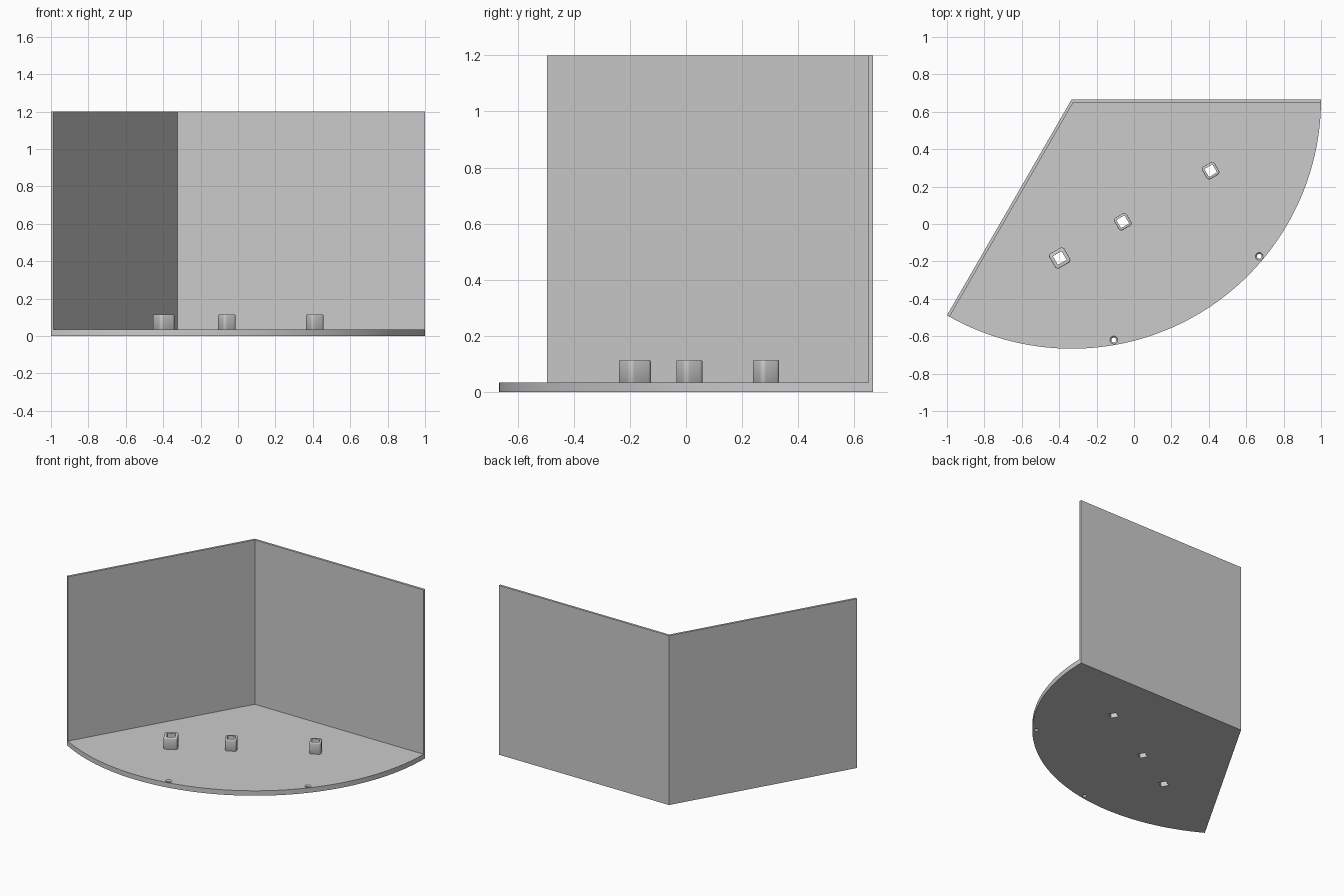
import bpy, bmesh
from math import sin, cos, radians
from mathutils import Matrix, Vector

cube = bpy.data.objects.get("Cube")
if cube:
    bpy.data.objects.remove(cube)

CORNER = Vector((-1 / 3, 2 / 3))   # where the two walls meet
RADIUS = 4 / 3
FLOOR, HEIGHT, WALL = 0.035, 1.2, 0.016
POST_TOP = 0.115

grey = bpy.data.materials.new("light_grey")
grey.use_nodes = True
GREY = (0.6, 0.6, 0.6, 1)
grey.diffuse_color = GREY
grey.node_tree.nodes["Principled BSDF"].inputs["Base Color"].default_value = GREY


def prism(name, outline, z0, z1):
    """Extrude a flat outline from z0 up to z1."""
    bm = bmesh.new()
    base = bm.faces.new([bm.verts.new((x, y, z0)) for x, y in outline])
    top = bmesh.ops.extrude_face_region(bm, geom=[base])["geom"]
    bmesh.ops.translate(bm, vec=(0, 0, z1 - z0),
                        verts=[v for v in top if isinstance(v, bmesh.types.BMVert)])
    bmesh.ops.recalc_face_normals(bm, faces=bm.faces)
    return finish(name, bm)


def finish(name, bm):
    mesh = bpy.data.meshes.new(name)
    bm.to_mesh(mesh)
    bm.free()
    mesh.materials.append(grey)
    obj = bpy.data.objects.new(name, mesh)
    bpy.context.collection.objects.link(obj)
    return obj


def sector(centre, radius, steps):
    arc = [radians(-120 * i / steps) for i in range(steps + 1)]
    return [centre] + [centre + radius * Vector((cos(a), sin(a))) for a in arc]


def square(centre, side, radius=0, steps=6):
    """Square turned to face the corner, with optional rounded corners."""
    points = []
    for k in range(4):
        diagonal = radians(45 + 90 * k)
        mid = Vector((cos(diagonal), sin(diagonal))) * (side / 2 - radius) * 2 ** 0.5
        for i in range(steps + 1 if radius else 1):
            a = radians(90 * k + 90 * i / steps)
            points.append(mid + radius * Vector((cos(a), sin(a))))
    turn = Matrix.Rotation(radians(30), 2)
    return [Vector(centre) + turn @ p for p in points]


def cone(name, x, y, z0, z1, r0, r1):
    bm = bmesh.new()
    bmesh.ops.create_cone(bm, cap_ends=True, segments=24, radius1=r0, radius2=r1,
                          depth=z1 - z0,
                          matrix=Matrix.Translation((x, y, (z0 + z1) / 2)))
    return finish(name, bm)


def apply_modifiers(obj):
    graph = bpy.context.evaluated_depsgraph_get()
    obj.data = bpy.data.meshes.new_from_object(obj.evaluated_get(graph))
    obj.modifiers.clear()


def cut(obj, cutter):
    mod = obj.modifiers.new("cut", "BOOLEAN")
    mod.operation, mod.solver, mod.object = "DIFFERENCE", "EXACT", cutter
    apply_modifiers(obj)
    bpy.data.objects.remove(cutter)


# Floor and both walls in one piece, hollowed above the floor
shell = prism("floor_and_walls", sector(CORNER, RADIUS, 96), 0, HEIGHT)
inset = WALL / sin(radians(60))
inner = CORNER + inset * Vector((cos(radians(-60)), sin(radians(-60))))
cut(shell, prism("room_cutter", sector(inner, 2, 24), FLOOR, HEIGHT + 0.2))

# Hollow posts, open down through the floor
parts = [shell]
for name, centre, side, hole in (
        ("left_post", (0.41, 0.285), 0.077, 0.05),
        ("middle_post", (-0.06, 0.012), 0.077, 0.05),
        ("right_post", (-0.397, -0.182), 0.092, 0.054)):
    post = prism(name, square(centre, side, 0.017), FLOOR, POST_TOP)
    bevel = post.modifiers.new("soft_rim", "BEVEL")
    bevel.width, bevel.segments, bevel.limit_method = 0.006, 3, "ANGLE"
    bevel.angle_limit = radians(60)
    apply_modifiers(post)
    for v in post.data.vertices:          # keep the foot square on the floor
        if v.co.z < FLOOR + 0.007:
            v.co.z = FLOOR - 0.004 + (v.co.z - FLOOR) * 0.5
    for part in (post, shell):
        cut(part, prism("post_cutter", square(centre, hole), -0.1, 0.3))
    parts.append(post)

# Countersunk screw holes near the curved edge
for x, y in ((0.67, -0.173), (-0.108, -0.62)):
    cut(shell, cone("screw_cutter", x, y, -0.1, 0.2, 0.013, 0.013))
    cut(shell, cone("sink_cutter", x, y, FLOOR - 0.01, FLOOR + 0.002, 0.011, 0.023))

for part in parts:
    bpy.ops.object.select_all(action="DESELECT")
    part.select_set(True)
    bpy.context.view_layer.objects.active = part
    bpy.ops.object.shade_smooth_by_angle(angle=radians(35))
